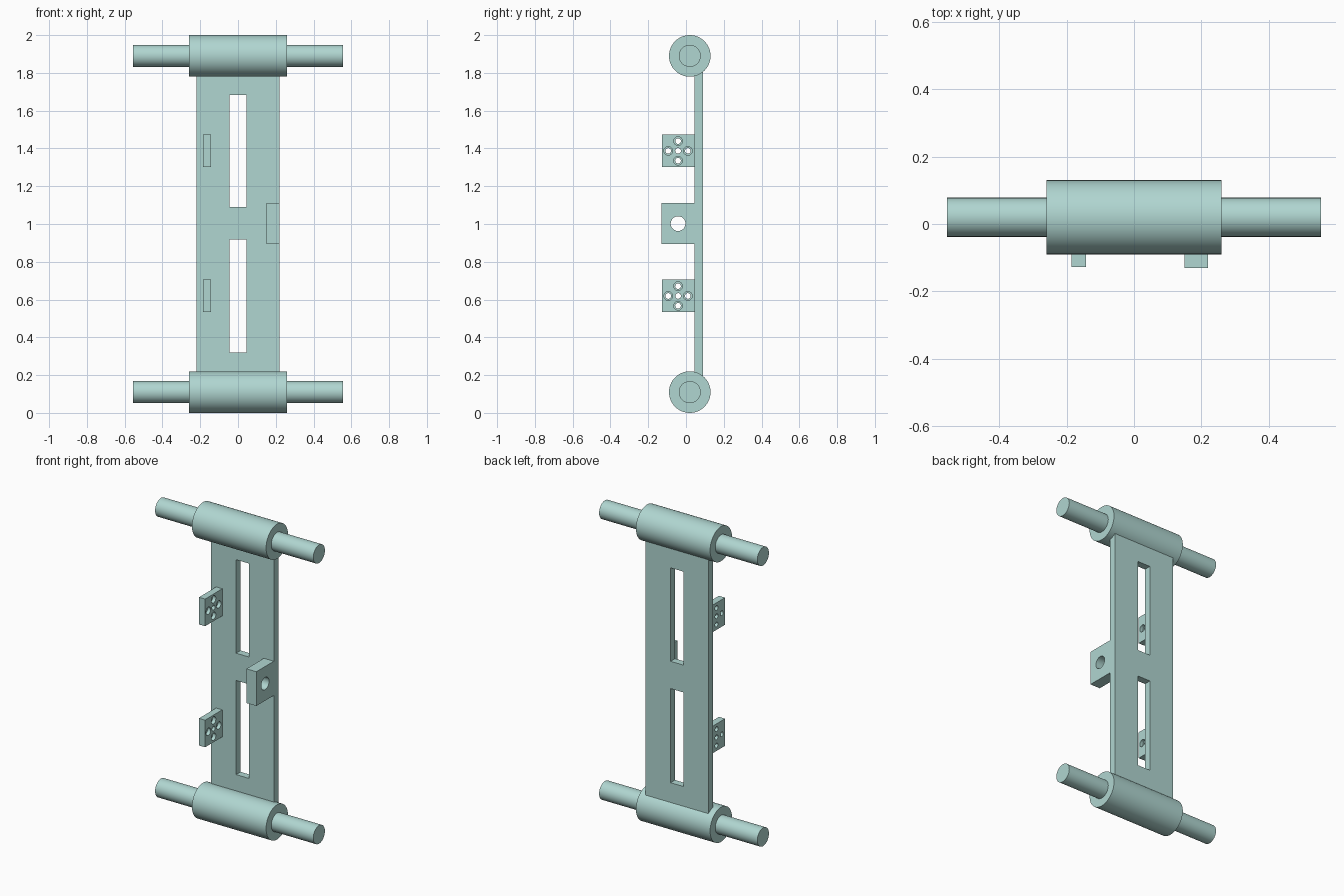
import bpy
import math

cube = bpy.data.objects.get("Cube")
if cube:
    bpy.data.objects.remove(cube, do_unlink=True)

mat = bpy.data.materials.new("pale_teal")
mat.use_nodes = True
teal = (0.434, 0.672, 0.637, 1)
mat.diffuse_color = teal
mat.node_tree.nodes["Principled BSDF"].inputs["Base Color"].default_value = teal


def box(name, x, y, z):
    """Box given by its (min, max) range on each axis."""
    ranges = (x, y, z)
    bpy.ops.mesh.primitive_cube_add(size=1, location=[(a + b) / 2 for a, b in ranges])
    ob = bpy.context.object
    ob.name = name
    ob.scale = [b - a for a, b in ranges]
    bpy.ops.object.transform_apply(location=False, rotation=False, scale=True)
    ob.data.materials.append(mat)
    return ob


def rod(name, radius, x, y, z, sides=64):
    """Cylinder lying along x."""
    bpy.ops.mesh.primitive_cylinder_add(
        vertices=sides, radius=radius, depth=x[1] - x[0],
        location=((x[0] + x[1]) / 2, y, z), rotation=(0, math.pi / 2, 0))
    ob = bpy.context.object
    ob.name = name
    ob.data.materials.append(mat)
    bpy.ops.object.shade_smooth_by_angle(angle=math.radians(30))
    return ob


def cut(target, cutter):
    """Subtract the cutter from the target and remove it."""
    mod = target.modifiers.new("cut", "BOOLEAN")
    mod.operation = "DIFFERENCE"
    mod.solver = "EXACT"
    mod.object = cutter
    bpy.ops.object.select_all(action="DESELECT")
    bpy.context.view_layer.objects.active = target
    target.select_set(True)
    bpy.ops.object.modifier_apply(modifier=mod.name)
    bpy.data.objects.remove(cutter, do_unlink=True)


def finish(ob):
    bpy.ops.object.select_all(action="DESELECT")
    bpy.context.view_layer.objects.active = ob
    ob.select_set(True)
    bpy.ops.object.shade_smooth_by_angle(angle=math.radians(30))


# Rollers with a thinner shaft end on each side
for level, z in (("lower", 0.11), ("upper", 1.89)):
    rod(level + "_roller", 0.11, (-0.26, 0.26), 0.02, z)
    for side, x in (("right", (-0.555, -0.26)), ("left", (0.26, 0.555))):
        rod(f"{level}_{side}_shaft", 0.058, x, 0.02, z)

# Back plate with two long slots
plate = box("back_plate", (-0.22, 0.22), (0.045, 0.09), (0.11, 1.89))
for z in ((0.32, 0.917), (1.09, 1.683)):
    cut(plate, box("slot_cutter", (-0.045, 0.045), (0, 0.2), z))

# Small tabs: plain centre hole, four counterbored holes around it
hole_y = -0.042
for level, z in (("lower", 0.619), ("upper", 1.387)):
    tab = box(level + "_tab", (-0.185, -0.142), (-0.127, 0.045), (z - 0.086, z + 0.086))
    cut(tab, rod("hole_cutter", 0.015, (-0.3, 0), hole_y, z, 32))
    for dy, dz in ((1, 0), (-1, 0), (0, 1), (0, -1)):
        y, hz = hole_y + dy * 0.052, z + dz * 0.052
        cut(tab, rod("hole_cutter", 0.015, (-0.3, 0), y, hz, 32))
        cut(tab, rod("bore_cutter", 0.023, (-0.164, 0), y, hz, 32))
    finish(tab)

# Thick lug with one large hole
lug = box("middle_lug", (0.15, 0.22), (-0.13, 0.045), (0.893, 1.11))
cut(lug, rod("hole_cutter", 0.039, (0, 0.4), hole_y, 1.002, 48))
finish(lug)
